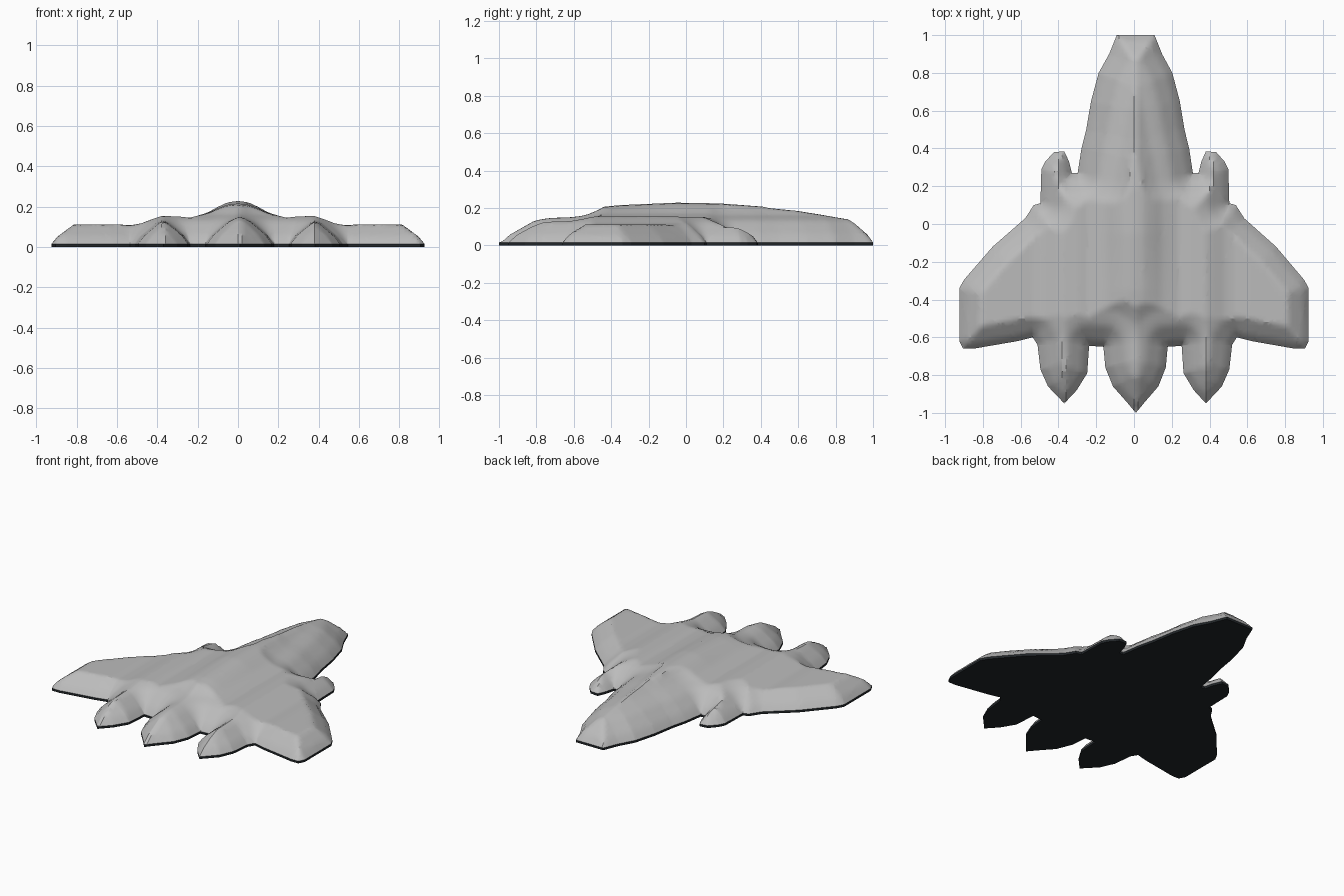
import bpy, bmesh, math
from mathutils import Vector
from mathutils.geometry import intersect_point_line

if "Cube" in bpy.data.objects:
    bpy.data.objects.remove(bpy.data.objects["Cube"], do_unlink=True)

PLATE = 0.015   # thickness of the dark base
CELL = 0.02     # surface grid spacing


def material(name, color):
    m = bpy.data.materials.new(name)
    m.use_nodes = True
    m.diffuse_color = color
    bsdf = m.node_tree.nodes["Principled BSDF"]
    bsdf.inputs["Base Color"].default_value = color
    bsdf.inputs["Roughness"].default_value = 0.7
    return m


def ramp(t, points):
    """Piecewise linear profile."""
    if t <= points[0][0]:
        return points[0][1]
    for (a, u), (b, v) in zip(points, points[1:]):
        if t <= b:
            return u + (v - u) * (t - a) / (b - a)
    return points[-1][1]


# Half outline, nose to tail
nose = [(.10, 1), (.14, .9), (.195, .8), (.235, .65), (.26, .5), (.285, .4), (.305, .27)]
pod = [(.335, .27), (.35, .33), (.375, .385), (.43, .38), (.475, .33), (.495, .29), (.5, .11)]
wing = [(.535, .1), (.58, .03), (.75, -.12), (.9, -.295), (.925, -.34), (.925, -.62),
        (.905, -.66), (.85, -.66), (.62, -.62), (.54, -.6)]
engine = [(.515, -.64), (.5, -.77), (.46, -.86), (.375, -.95), (.31, -.88),
          (.255, -.79), (.245, -.645)]
tail = [(.17, -.65), (.16, -.76), (.12, -.86), (.05, -.94)]
half = nose + pod + wing + engine + tail


def drift(x):
    return x + .01 * (1 - abs(x) / .925)


outline = ([Vector((drift(x), y, 0)) for x, y in half] + [Vector((.01, -1, 0))]
           + [Vector((drift(-x), y, 0)) for x, y in reversed(half)])
segments = list(zip(outline, outline[1:] + outline[:1]))

# Height profiles: edge roll-off, side-to-side section, spine section and spine length
edge_profile = [(0, 0), (.03, .042), (.07, .077), (.11, .111), (.14, .126),
                (.2, .148), (.26, .185), (.32, .25)]
section = [(0, .155), (.2, .155), (.24, .145), (.3, .152), (.38, .153),
           (.42, .14), (.48, .117), (.53, .108), (.6, .112)]
spine_section = [(0, 1), (.05, .92), (.1, .6), (.15, .22), (.2, 0)]
spine_length = [(-.8, .155), (-.6, .19), (-.35, .215), (-.05, .228), (.18, .224),
                (.5, .2), (.7, .168), (.85, .155)]


def edge_distance(p):
    best = 9
    for a, b in segments:
        q, t = intersect_point_line(p, a, b)
        q = a if t < 0 else b if t > 1 else q
        best = min(best, (p - q).length)
    return best


def surface_height(p):
    x = abs(p.x)
    cap = ramp(x, section) + (ramp(p.y, spine_length) - .155) * ramp(x, spine_section)
    steep = ramp(x, [(.25, 1), (.6, .86)])
    return min(cap, PLATE + steep * ramp(edge_distance(p), edge_profile))


def outline_face():
    bm = bmesh.new()
    face = bm.faces.new([bm.verts.new(p) for p in outline])
    face.normal_update()
    if face.normal.z < 0:
        face.normal_flip()
    return bm


def finish(bm, name, mat):
    mesh = bpy.data.meshes.new(name)
    bm.to_mesh(mesh)
    bm.free()
    obj = bpy.data.objects.new(name, mesh)
    bpy.context.collection.objects.link(obj)
    mesh.materials.append(mat)
    return obj


# Hull: outline cut into a fine grid, then raised by the profiles
bm = outline_face()
bmesh.ops.triangulate(bm, faces=bm.faces[:])
for axis in (Vector((1, 0, 0)), Vector((0, 1, 0))):
    for i in range(-49, 50):
        bmesh.ops.bisect_plane(bm, geom=bm.verts[:] + bm.edges[:] + bm.faces[:],
                               dist=1e-5, plane_co=axis * i * CELL, plane_no=axis)
for v in bm.verts:
    v.co.z = surface_height(v.co)
bm.normal_update()
hull = finish(bm, "hull", material("hull grey", (.5, .5, .5, 1)))

# Base plate: the same outline, extruded down to the ground
bm = outline_face()
bottom = bmesh.ops.extrude_face_region(bm, geom=bm.faces[:])
for v in bottom["geom"]:
    if isinstance(v, bmesh.types.BMVert):
        v.co.z = PLATE
bmesh.ops.recalc_face_normals(bm, faces=bm.faces[:])
finish(bm, "base_plate", material("base black", (.015, .019, .022, 1)))

# Smooth hull with its creases kept
bpy.ops.object.select_all(action='DESELECT')
hull.select_set(True)
bpy.context.view_layer.objects.active = hull
bpy.ops.object.shade_smooth_by_angle(angle=math.radians(30))
